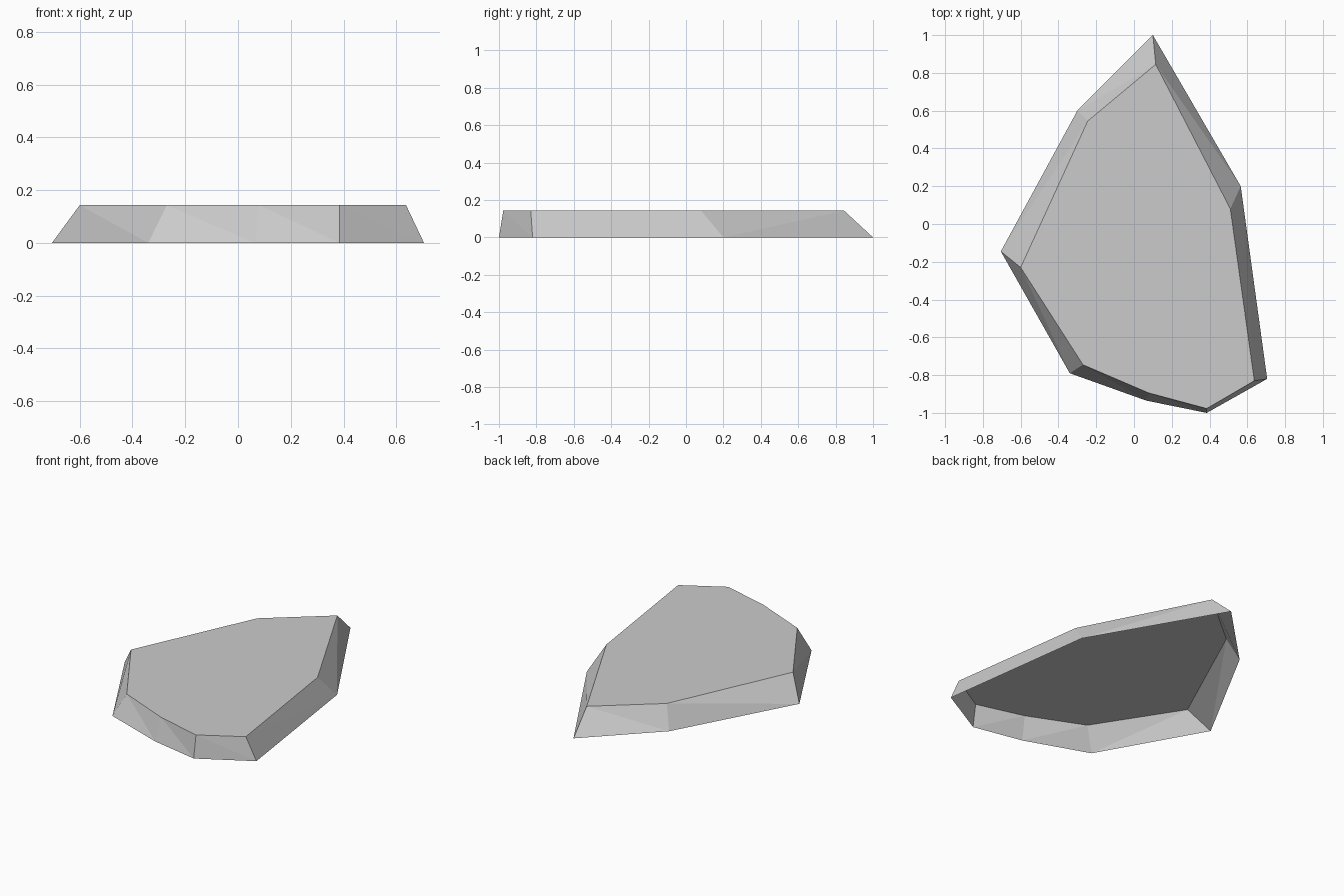
import bpy
import bmesh

cube = bpy.data.objects.get("Cube")
if cube:
    bpy.data.objects.remove(cube, do_unlink=True)

HEIGHT = 0.143

# Outlines run counter-clockwise from the pointed back tip
BASE = [(0.10, 1.0), (-0.30, 0.60), (-0.705, -0.145), (-0.34, -0.79),
        (0.065, -0.935), (0.385, -1.0), (0.705, -0.82), (0.565, 0.20)]
TOP = [(0.115, 0.845), (-0.245, 0.545), (-0.60, -0.23), (-0.27, -0.745),
       (0.08, -0.895), (0.385, -0.977), (0.637, -0.83), (0.51, 0.08)]


def make_material(name, colour):
    mat = bpy.data.materials.new(name)
    mat.use_nodes = True
    mat.diffuse_color = colour
    mat.node_tree.nodes["Principled BSDF"].inputs["Base Color"].default_value = colour
    return mat


stone = make_material("stone grey", (0.6, 0.6, 0.6, 1.0))

# Stone slab: flat top, flared faceted walls, open underside
bm = bmesh.new()
low = [bm.verts.new((x, y, 0)) for x, y in BASE]
high = [bm.verts.new((x, y, HEIGHT)) for x, y in TOP]
bm.faces.new(high)
count = len(low)
for i in range(count):
    j = (i + 1) % count
    if j:
        bm.faces.new((low[i], low[j], high[i]))
        bm.faces.new((low[j], high[j], high[i]))
    else:
        # The wall closing onto the tip folds the other way
        bm.faces.new((low[i], low[j], high[j]))
        bm.faces.new((low[i], high[j], high[i]))

mesh = bpy.data.meshes.new("stone_slab")
bm.to_mesh(mesh)
bm.free()
mesh.materials.append(stone)
slab = bpy.data.objects.new("stone_slab", mesh)
bpy.context.collection.objects.link(slab)
